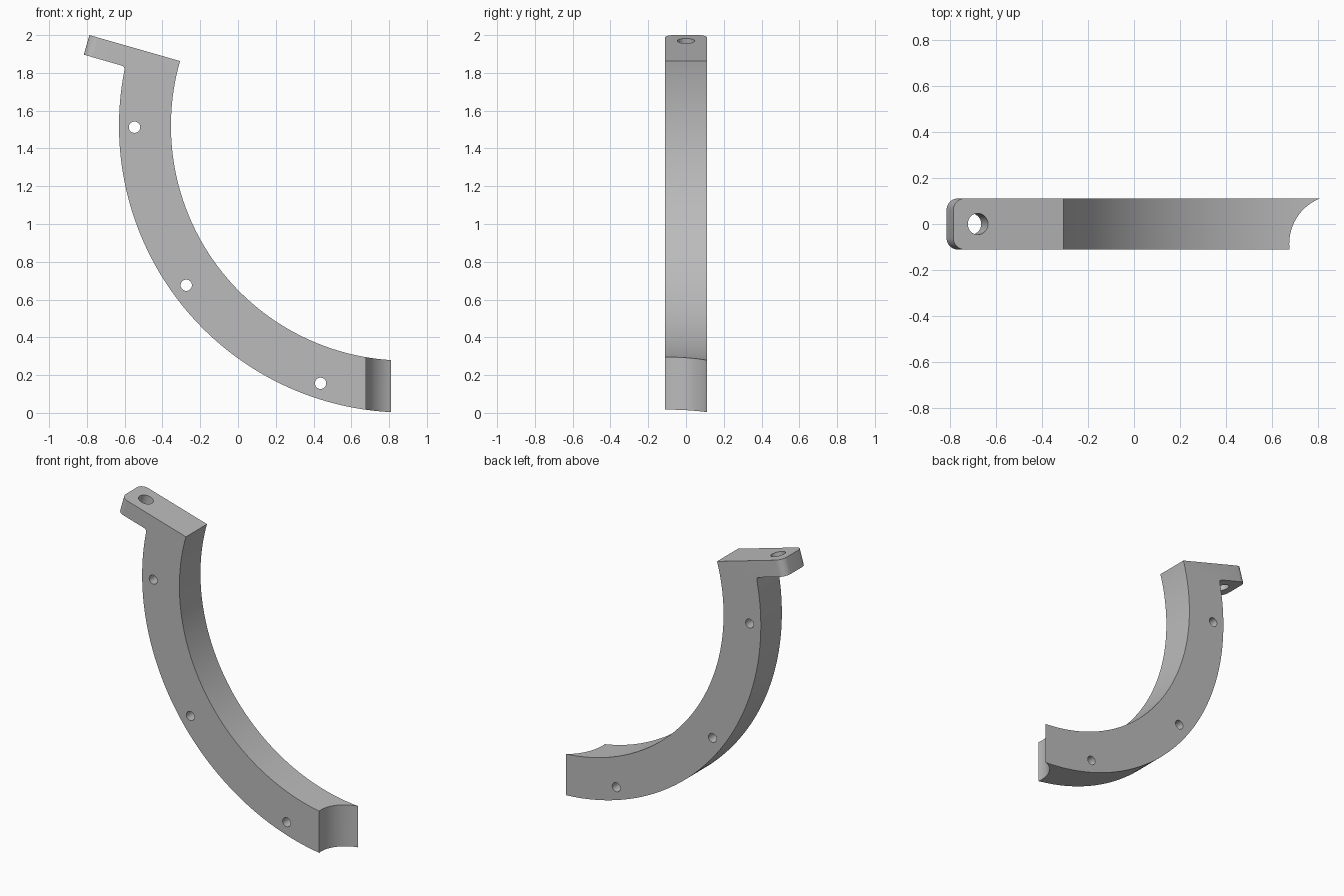
import bpy, bmesh
from math import radians, sin, cos, sqrt, atan2, pi
from mathutils import Vector, Matrix

cube = bpy.data.objects.get("Cube")
if cube:
    bpy.data.objects.remove(cube, do_unlink=True)

# Main dimensions: arc centre, radii, depth, tab
CENTRE = Vector((0.888, 0, 1.52))
R_IN, R_OUT, HALF = 1.243, 1.518, 0.111
START = radians(164)
TAB_END, TAB_THICK, FILLET = 1.742, 0.108, 0.02
SWEEP = radians(106)

grey = bpy.data.materials.new("mid grey")
grey.use_nodes = True
colour = (0.5, 0.5, 0.5, 1)
grey.diffuse_color = colour
grey.node_tree.nodes["Principled BSDF"].inputs["Base Color"].default_value = colour


def place(u, v, y=0):
    """u runs along the tab away from the arc centre, v runs across it."""
    c, s = cos(START), sin(START)
    return CENTRE + Vector((u * c - v * s, y, u * s + v * c))


def arc(cu, cv, r, a0, a1, n):
    steps = [a0 + (a1 - a0) * i / n for i in range(n + 1)]
    return [(cu + r * cos(a), cv + r * sin(a)) for a in steps]


def finish(name, bm):
    mesh = bpy.data.meshes.new(name)
    bmesh.ops.recalc_face_normals(bm, faces=bm.faces)
    bm.to_mesh(mesh)
    bm.free()
    mesh.materials.append(grey)
    obj = bpy.data.objects.new(name, mesh)
    bpy.context.collection.objects.link(obj)
    return obj


def cutter(name, centre, axis, radius, depth, sides=32):
    bm = bmesh.new()
    turn = Vector((0, 0, 1)).rotation_difference(axis).to_matrix().to_4x4()
    bmesh.ops.create_cone(bm, cap_ends=True, segments=sides, radius1=radius,
                          radius2=radius, depth=depth,
                          matrix=Matrix.Translation(centre) @ turn)
    obj = finish(name, bm)
    obj.hide_render = True
    return obj


# Curved bracket profile: tab, inside fillet, outer arc, inner arc
fv = TAB_THICK + FILLET
fu = sqrt((R_OUT + FILLET) ** 2 - fv ** 2)
touch = atan2(fv, fu)
profile = [(TAB_END, 0), (TAB_END, TAB_THICK)]
profile += arc(fu, fv, FILLET, -pi / 2, touch - pi, 8)
profile += arc(0, 0, R_OUT, touch, SWEEP, 96)[1:]
profile += arc(0, 0, R_IN, SWEEP, 0, 96)

bm = bmesh.new()
face = bm.faces.new([bm.verts.new(place(u, v, -HALF)) for u, v in profile])
new = bmesh.ops.extrude_face_region(bm, geom=[face])["geom"]
bmesh.ops.translate(bm, vec=(0, 2 * HALF, 0),
                    verts=[g for g in new if isinstance(g, bmesh.types.BMVert)])

# Rounded corners on the free end of the tab
tip = place(TAB_END, TAB_THICK / 2)
corners = [e for e in bm.edges
           if abs(e.calc_length() - TAB_THICK) < 0.001
           and (((e.verts[0].co + e.verts[1].co) / 2 - tip) * Vector((1, 0, 1)).length).xz.length < 0.001]
bmesh.ops.bevel(bm, geom=corners, offset=0.05, segments=8, profile=0.5,
                affect='EDGES')
bracket = finish("curved_bracket", bm)

# Holes and the scooped lower end
cutters = [
    cutter("tab_hole_cutter", place(1.631, TAB_THICK / 2),
           place(0, 1) - CENTRE, 0.046, 0.3),
    cutter("end_scoop_cutter", Vector((CENTRE.x, -0.086, 0.15)),
           Vector((0, 0, 1)), 0.212, 0.8, 96),
]
for degrees in (180.3, 216, 251.7):
    a = radians(degrees)
    spot = CENTRE + 1.436 * Vector((cos(a), 0, sin(a)))
    cutters.append(cutter("side_hole_cutter", spot, Vector((0, 1, 0)), 0.03, 0.5))

bpy.ops.object.select_all(action='DESELECT')
bracket.select_set(True)
bpy.context.view_layer.objects.active = bracket
for c in cutters:
    mod = bracket.modifiers.new(c.name, 'BOOLEAN')
    mod.operation = 'DIFFERENCE'
    mod.solver = 'EXACT'
    mod.object = c
    bpy.ops.object.modifier_apply(modifier=mod.name)
    bpy.data.objects.remove(c, do_unlink=True)

bpy.ops.object.shade_smooth_by_angle(angle=radians(30))
